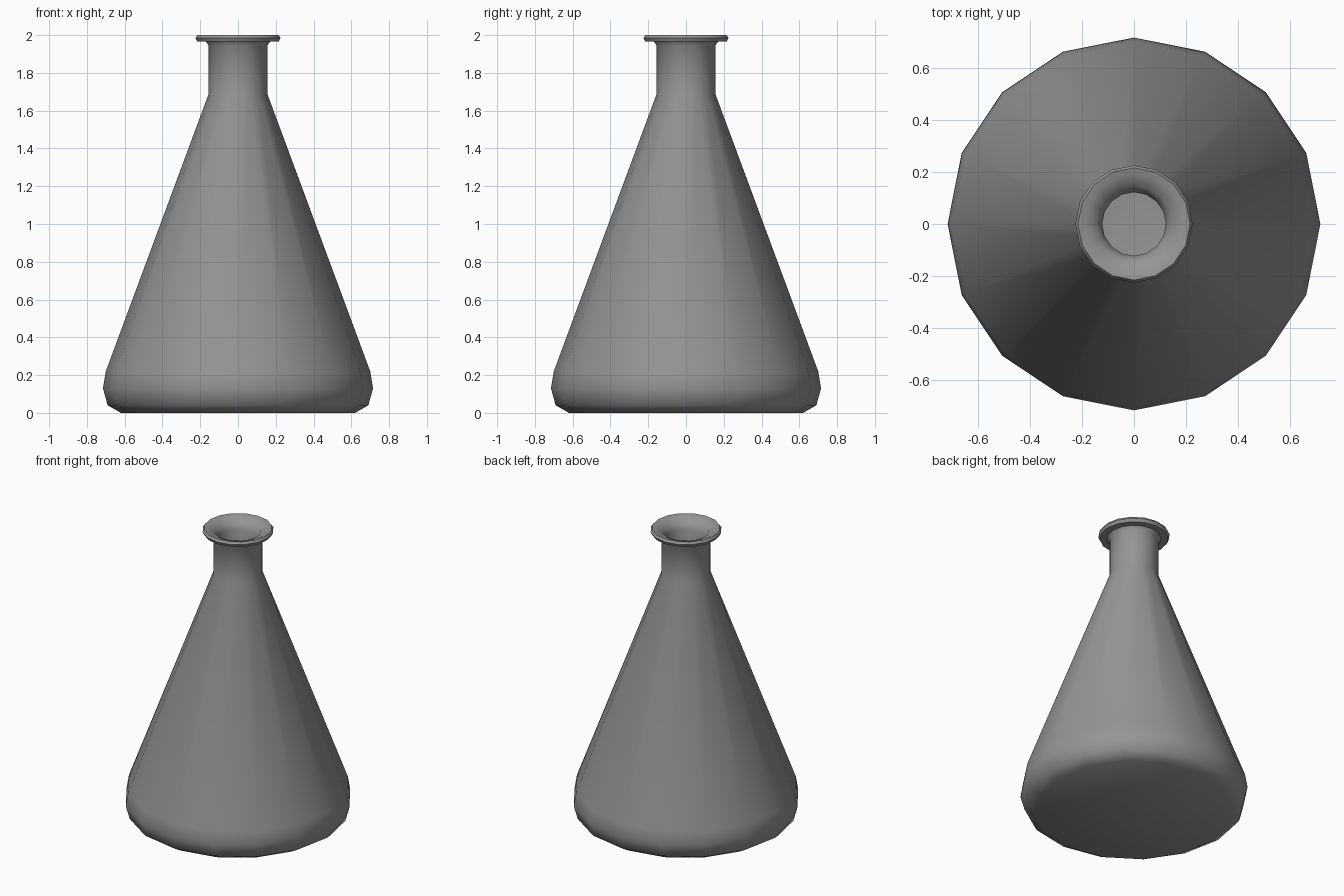
import bpy
import bmesh
from math import cos, sin, pi

if "Cube" in bpy.data.objects:
    bpy.data.objects.remove(bpy.data.objects["Cube"])

SIDES = 16

# Single grey material
grey = bpy.data.materials.new("neutral grey")
grey.use_nodes = True
colour = (0.3, 0.3, 0.3, 1)
grey.diffuse_color = colour
grey.node_tree.nodes["Principled BSDF"].inputs["Base Color"].default_value = colour


def lathe(name, profile):
    """Revolve (radius, height) points about z, capping both ends."""
    bm = bmesh.new()
    rings = [[bm.verts.new((r * cos(2 * pi * i / SIDES), r * sin(2 * pi * i / SIDES), z))
              for i in range(SIDES)] for r, z in profile]
    for low, high in zip(rings, rings[1:]):
        for i in range(SIDES):
            j = (i + 1) % SIDES
            bm.faces.new((low[i], low[j], high[j], high[i]))
    bm.faces.new(rings[0][::-1])
    bm.faces.new(rings[-1])
    mesh = bpy.data.meshes.new(name)
    bm.to_mesh(mesh)
    bm.free()
    mesh.materials.append(grey)
    obj = bpy.data.objects.new(name, mesh)
    bpy.context.collection.objects.link(obj)
    return obj


# Outer wall from base to lip, then the inner wall down to the floor
base = [(0.62, 0), (0.69, 0.04), (0.715, 0.13), (0.70, 0.22)]
neck = [(0.155, 1.69), (0.155, 1.945), (0.17, 1.965)]
lip = [(0.215, 1.965), (0.225, 1.985), (0.215, 2.0), (0.19, 1.995)]
inside = [(0.145, 1.975), (0.122, 1.93), (0.122, 1.70),
          (0.665, 0.22), (0.68, 0.13), (0.66, 0.07), (0.60, 0.035)]
flask = lathe("flask", base + neck + lip + inside)

bpy.ops.object.select_all(action="DESELECT")
flask.select_set(True)
bpy.context.view_layer.objects.active = flask
bpy.ops.object.shade_smooth_by_angle(angle=pi / 4)
